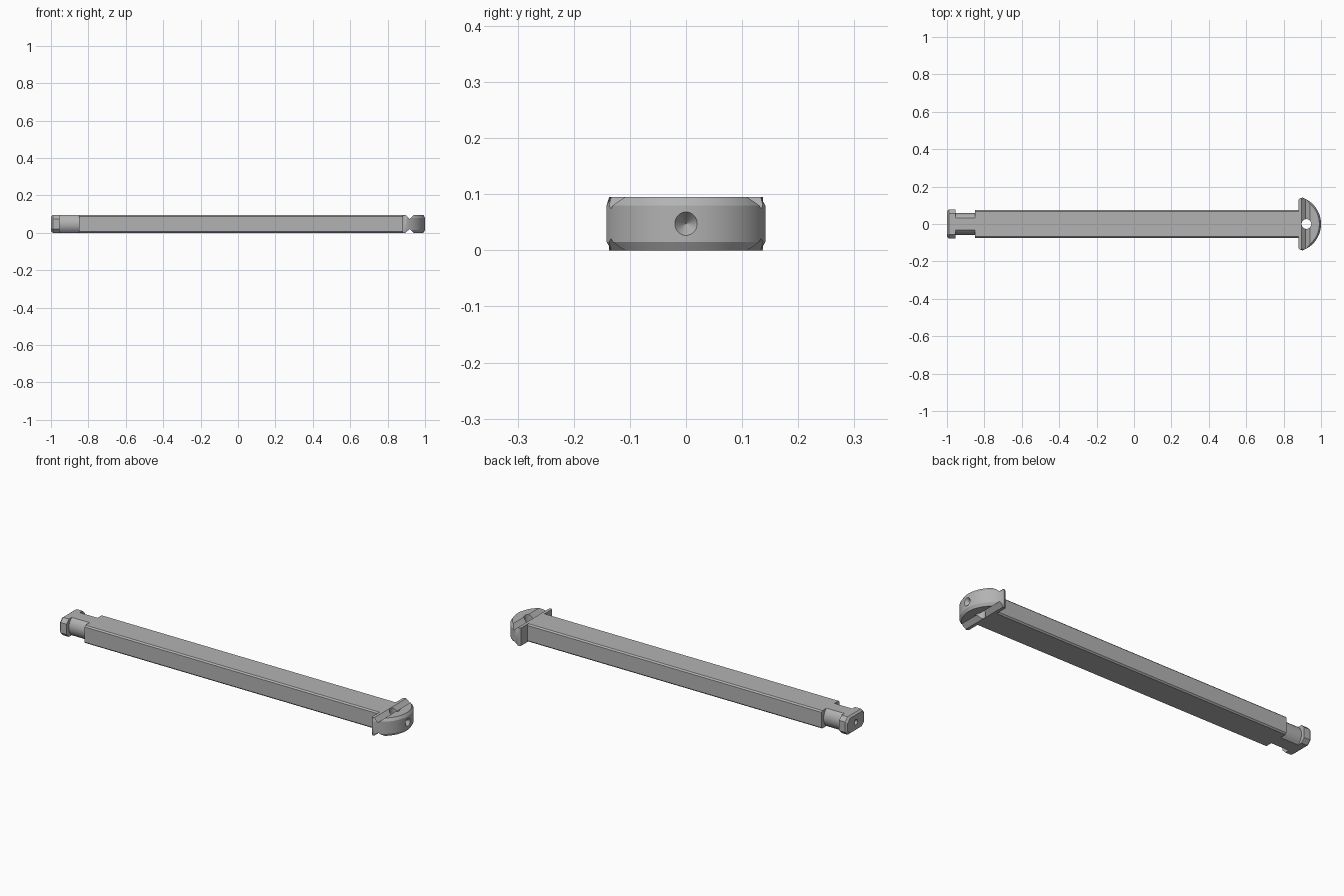
import bpy, bmesh, math
from mathutils import Matrix, Vector

if "Cube" in bpy.data.objects:
    bpy.data.objects.remove(bpy.data.objects["Cube"])

H = 0.095          # overall thickness
MID = H / 2

steel = bpy.data.materials.new("grey_steel")
steel.use_nodes = True
steel.diffuse_color = (0.45, 0.45, 0.45, 1)
steel.node_tree.nodes["Principled BSDF"].inputs["Base Color"].default_value = (0.45, 0.45, 0.45, 1)


def finish(name, bm):
    bmesh.ops.recalc_face_normals(bm, faces=bm.faces)
    mesh = bpy.data.meshes.new(name)
    bm.to_mesh(mesh)
    bm.free()
    obj = bpy.data.objects.new(name, mesh)
    bpy.context.collection.objects.link(obj)
    mesh.materials.append(steel)
    return obj


def loft(name, loops):
    """Skin a stack of matching closed loops and cap both ends."""
    bm = bmesh.new()
    rings = [[bm.verts.new(p) for p in loop] for loop in loops]
    for a, b in zip(rings, rings[1:]):
        for i in range(len(a)):
            j = (i + 1) % len(a)
            bm.faces.new((a[i], a[j], b[j], b[i]))
    bm.faces.new(rings[0])
    bm.faces.new(rings[-1])
    return finish(name, bm)


def section(x, half_w, cy, cz, inset=0.0):
    """Rectangle across the bar with chamfered corners."""
    w, h = half_w - inset, MID - inset
    pts = [(w, h - cz), (w - cy, h), (cy - w, h), (-w, h - cz),
           (-w, cz - h), (cy - w, -h), (w - cy, -h), (w, cz - h)]
    return [(x, y, MID + z) for y, z in pts]


def round_section(x, r, steps=8):
    """Circle with its top and bottom cut flat."""
    a = math.asin(MID / r)
    angles = [-a + 2 * a * i / steps for i in range(steps + 1)]
    angles += [t + math.pi for t in angles]
    return [(x, r * math.cos(t), MID + r * math.sin(t)) for t in angles]


def cone_cutter(name, loc, axis, r1, r2, depth):
    bm = bmesh.new()
    turn = Vector((0, 0, 1)).rotation_difference(Vector(axis)).to_matrix().to_4x4()
    bmesh.ops.create_cone(bm, cap_ends=True, segments=32, radius1=r1, radius2=r2,
                          depth=depth, matrix=Matrix.Translation(loc) @ turn)
    return finish(name, bm)


def cut(obj, cutter):
    mod = obj.modifiers.new(cutter.name, 'BOOLEAN')
    mod.operation = 'DIFFERENCE'
    mod.solver = 'EXACT'
    mod.object = cutter
    bpy.context.view_layer.objects.active = obj
    bpy.ops.object.modifier_apply(modifier=mod.name)
    bpy.data.objects.remove(cutter)


# Long bar
shaft = loft("shaft", [section(x, 0.075, 0.007, 0.007) for x in (-0.85, 0.88)])

# Narrow neck and flared tail
neck = loft("neck", [round_section(x, 0.058) for x in (-0.96, -0.85)])
tail = loft("tail", [section(-1.0, 0.077, 0.02, 0.02, 0.008),
                     section(-0.99, 0.077, 0.02, 0.02),
                     section(-0.955, 0.077, 0.02, 0.02)])
cut(tail, cone_cutter("tail_dimple", (-0.995, 0, MID), (1, 0, 0), 0.02, 0.002, 0.025))


# Half-round head with chamfered rim
def head_outline(z, r, steps=40):
    a = math.acos(0.05 / 0.15)
    arc = [-a + 2 * a * i / steps for i in range(steps + 1)]
    pts = [(0.85 + r * math.cos(t), r * math.sin(t)) for t in arc]
    pts = [(0.888, 0.137)] + [(0.88, 0.13), (0.88, -0.13)] + [(0.888, -0.137)] + pts
    return [(x, y, z) for x, y in pts]


rim = 0.015
head = loft("head", [head_outline(0, 0.141), head_outline(rim, 0.15),
                     head_outline(H - rim, 0.15), head_outline(H, 0.141)])

# V grooves across both head faces, a through hole and an end dimple
for side in (-1, 1):
    face = MID + side * MID
    tri = [(0.892, face + side * 0.004), (0.918, face - side * 0.021), (0.944, face + side * 0.004)]
    cut(head, loft("groove", [[(x, y, z) for x, z in tri] for y in (-0.2, 0.2)]))
cut(head, cone_cutter("pin_hole", (0.922, 0, MID), (0, 0, 1), 0.026, 0.026, 0.3))
cut(head, cone_cutter("end_dimple", (0.989, 0, MID), (-1, 0, 0), 0.024, 0.001, 0.03))

# Smooth curved faces while keeping edges crisp
for obj in (shaft, neck, tail, head):
    bpy.ops.object.select_all(action='DESELECT')
    obj.select_set(True)
    bpy.context.view_layer.objects.active = obj
    bpy.ops.object.shade_smooth_by_angle(angle=math.radians(30))
